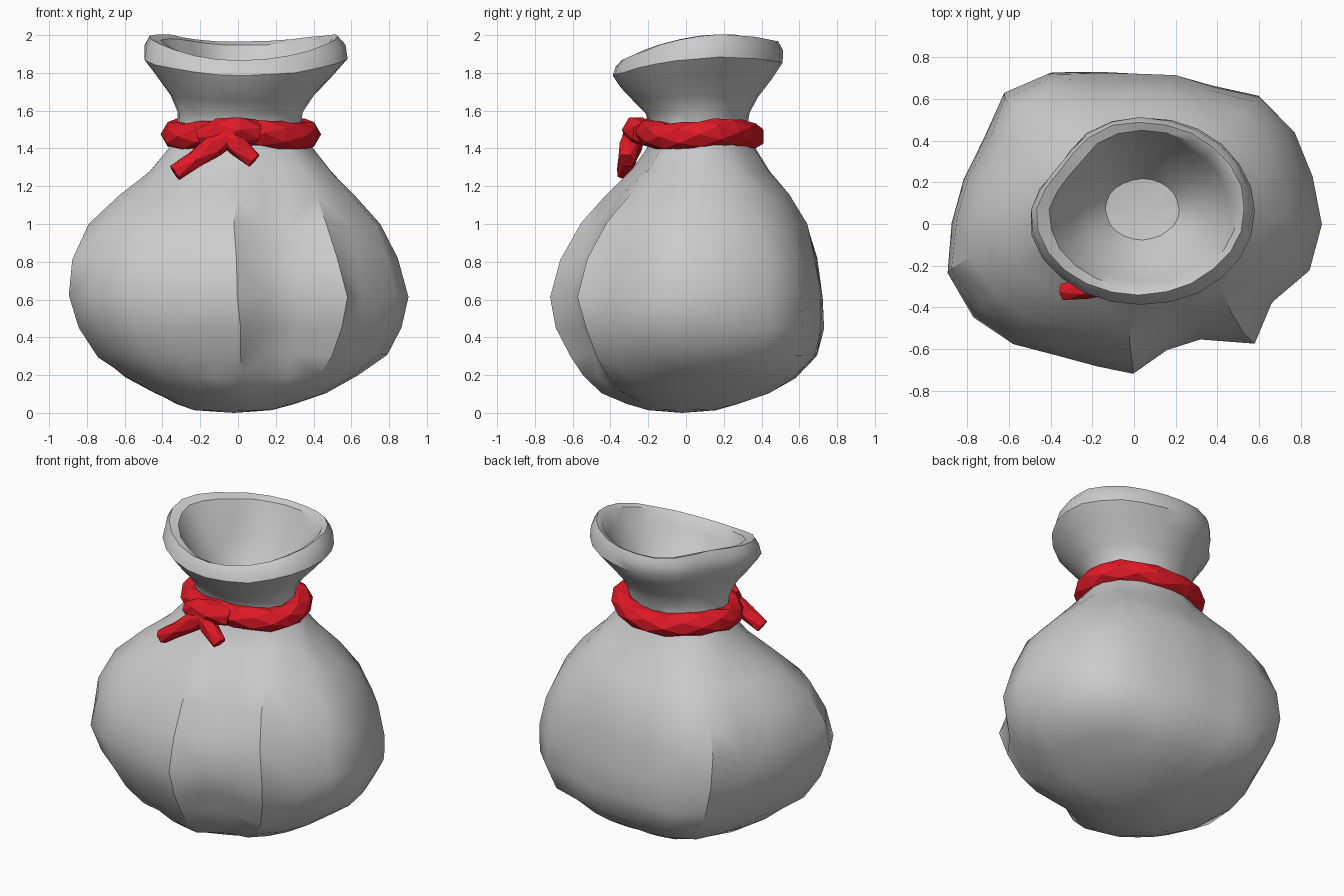
import bpy, bmesh, math, random
from mathutils import Vector

if "Cube" in bpy.data.objects:
    bpy.data.objects.remove(bpy.data.objects["Cube"])

random.seed(4)

# Radius of the widest belly outline every 15 degrees, from the right, counter-clockwise
BELLY = [.885, .875, .88, .85, .76, .735, .715, .74, .83, .88, .82, .83,
         .87, .92, .88, .82, .725, .7, .715, .62, .64, .78, .8, .88]
N = len(BELLY)

# Key levels: z, x min, x max, y min, y max
KEYS = [(.015, -.24, .18, -.2, .16), (.11, -.46, .47, -.45, .44),
        (.3, -.75, .79, -.62, .69), (.62, -.9, .9, -.72, .72),
        (1.0, -.79, .76, -.56, .64), (1.28, -.48, .5, -.29, .45),
        (1.5, -.32, .33, -.18, .32), (1.68, -.36, .4, -.28, .38),
        (1.88, -.51, .58, -.39, .515), (2.0, -.48, .53, -.34, .49)]


def spline(keys, steps):
    """Smooth in-between levels (Catmull-Rom)."""
    out = []
    for k in range(len(keys) - 1):
        q = [keys[max(k - 1, 0)], keys[k], keys[k + 1], keys[min(k + 2, len(keys) - 1)]]
        for s in range(steps):
            t = s / steps
            out.append([.5 * (2 * b + (c - a) * t + (2 * a - 5 * b + 4 * c - d) * t * t
                              + (3 * b - a - 3 * c + d) * t ** 3) for a, b, c, d in zip(*q)])
    return out + [list(keys[-1])]


def inside(z, scale):
    """Level inside the mouth, shrunk from the lip."""
    return [z, .04 - .55 * scale, .04 + .55 * scale, .07 - .46 * scale, .07 + .46 * scale]


def bump(d, width):
    return math.exp(-(d / width) ** 2)


def sack_point(level, i):
    z, x0, x1, y0, y1 = level
    a = math.tau * i / N
    # Blend the lumpy belly outline into a round neck and base
    w = max(0, min(1, .25 + z * 2.8, (1.5 - z) / .55))
    px = math.cos(a) * (1 - w + w * BELLY[i] / .89)
    py = math.sin(a) * (1 - w + w * BELLY[i] / .715)
    cut = 0
    # Creases beside and below the front right fold
    if z < 1.3:
        cut = .06 * bump(i - 22.3, .8) * bump(z - .68, .25)
        cut += .06 * bump(i - 19, 1) * bump(z - .33, .15)
        cut -= .03 * bump(i - 21, .6) * bump(z - .65, .25)
    # Flattened back left and uneven height of the mouth
    if z > 1.65:
        cut += .13 * min(1, (z - 1.6) / .25) * bump(a - 2.55, .45)
        top = 1.955 + .05 * math.sin(a) + .04 * math.cos(2 * a)
        z = 1.6 + (z - 1.6) * (top - 1.6) / .4
    s = 1 - cut
    j = .008 if .1 < z < 1.4 else .003
    return Vector(((x0 + x1) / 2 + (x1 - x0) / 2 * px * s + random.uniform(-j, j),
                   (y0 + y1) / 2 + (y1 - y0) / 2 * py * s + random.uniform(-j, j),
                   z + random.uniform(-j, j)))


def finish(bm, name, material=None):
    bmesh.ops.recalc_face_normals(bm, faces=bm.faces)
    me = bpy.data.meshes.new(name)
    bm.to_mesh(me)
    bm.free()
    ob = bpy.data.objects.new(name, me)
    bpy.context.collection.objects.link(ob)
    if material:
        me.materials.append(material)
    return ob


# Sack: one skin from the base, over the lip and down into the mouth
levels = spline(KEYS, 2)
levels += [inside(1.98, .83), inside(1.9, .76), inside(1.76, .62),
           inside(1.64, .48), inside(1.54, .32)]
bm = bmesh.new()
loops = [[bm.verts.new(sack_point(lv, i)) for i in range(N)] for lv in levels]
for a, b in zip(loops, loops[1:]):
    for i in range(N):
        bm.faces.new((a[i], a[(i + 1) % N], b[(i + 1) % N], b[i]))
for loop, centre in ((loops[0], (-.02, -.02, 0)), (loops[-1], (.03, .05, 1.52))):
    c = bm.verts.new(centre)
    for i in range(N):
        bm.faces.new((loop[i], loop[(i + 1) % N], c))
bmesh.ops.triangulate(bm, faces=bm.faces, quad_method='SHORT_EDGE')
sack = finish(bm, "sack")
bpy.context.view_layer.objects.active = sack
sack.select_set(True)
bpy.ops.object.shade_smooth_by_angle(angle=math.radians(35))

red = bpy.data.materials.new("red_cord")
red.diffuse_color = (.75, .01, .02, 1)
red.use_nodes = True
red.node_tree.nodes["Principled BSDF"].inputs["Base Color"].default_value = red.diffuse_color


def cord(name, path, radii, closed=False, sides=6):
    """Flat-faced tube whose rings alternate by half a step, giving diamonds."""
    bm = bmesh.new()
    path = [Vector(p) for p in path]
    m = len(path)
    rings = []
    for k, p in enumerate(path):
        nxt = path[(k + 1) % m] if closed else path[min(k + 1, m - 1)]
        prv = path[k - 1] if closed else path[max(k - 1, 0)]
        t = (nxt - prv).normalized()
        side = t.cross(Vector((0, 0, 1))).normalized()
        up = side.cross(t)
        ring = []
        for j in range(sides):
            a = math.tau * (j + .5 * (k % 2)) / sides
            ring.append(bm.verts.new(p + (side * math.cos(a) + up * math.sin(a)) * radii[k]))
        rings.append(ring)
    for k in range(m if closed else m - 1):
        a, b = rings[k], rings[(k + 1) % m]
        if k % 2:
            a, b = b, a
        for j in range(sides):
            q = (j + 1) % sides
            bm.faces.new((a[j], a[q], b[j]))
            bm.faces.new((a[q], b[q], b[j]))
    if not closed:
        bm.faces.new(rings[0])
        bm.faces.new(rings[-1])
    return finish(bm, name, red)


# Cord around the neck
M = 20
path = [(.015 + .35 * math.cos(math.tau * k / M), .07 + .275 * math.sin(math.tau * k / M),
         1.475 + .012 * math.sin(3 * math.tau * k / M)) for k in range(M)]
cord("neck_cord", path, [.075] * M, closed=True)

# Knot and two hanging ends
cord("knot", [(-.2, -.23, 1.46), (-.1, -.265, 1.49), (0, -.265, 1.5), (.1, -.23, 1.48)],
     [.05, .07, .075, .06])
cord("left_end", [(0, -.27, 1.5), (-.13, -.29, 1.41), (-.23, -.31, 1.34), (-.335, -.325, 1.27)],
     [.06, .06, .05, .045])
cord("right_end", [(-.08, -.27, 1.49), (0, -.3, 1.41), (.085, -.315, 1.335)],
     [.06, .055, .045])
